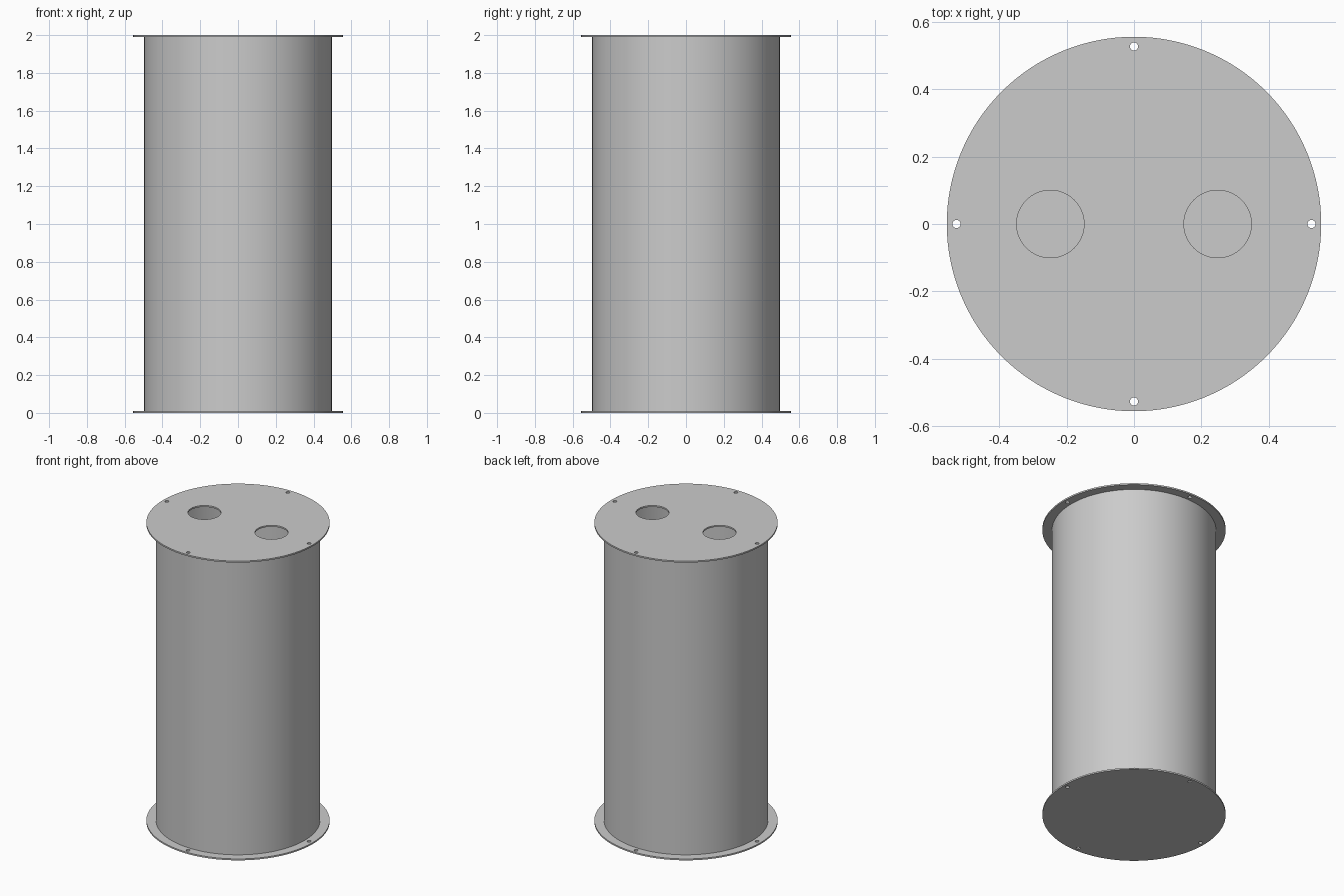
import bpy, bmesh
from math import cos, sin, pi

if "Cube" in bpy.data.objects:
    bpy.data.objects.remove(bpy.data.objects["Cube"])

TANK_R, WALL, FLANGE_R, PLATE_T, HEIGHT = 0.497, 0.01, 0.555, 0.01, 2.0
BOLT_R, BOLT_CIRCLE = 0.012, 0.526

steel = bpy.data.materials.new("plain grey steel")
steel.diffuse_color = (0.6, 0.6, 0.6, 1)
steel.use_nodes = True
steel.node_tree.nodes["Principled BSDF"].inputs["Base Color"].default_value = steel.diffuse_color


def finish(obj):
    obj.data.materials.clear()
    obj.data.materials.append(steel)
    bpy.ops.object.select_all(action='DESELECT')
    obj.select_set(True)
    bpy.context.view_layer.objects.active = obj
    bpy.ops.object.shade_smooth_by_angle(angle=0.6)


def plate(name, z_mid, openings):
    """Round plate with circular openings, from a filled and extruded 2D curve."""
    cu = bpy.data.curves.new(name, 'CURVE')
    cu.dimensions, cu.fill_mode, cu.extrude = '2D', 'BOTH', PLATE_T / 2
    for x, y, r, n in [(0, 0, FLANGE_R, 128)] + openings:
        sp = cu.splines.new('POLY')
        sp.points.add(n - 1)
        for i, p in enumerate(sp.points):
            a = 2 * pi * i / n
            p.co = (x + r * cos(a), y + r * sin(a), 0, 1)
        sp.use_cyclic_u = True
    obj = bpy.data.objects.new(name, cu)
    obj.location.z = z_mid
    bpy.context.collection.objects.link(obj)
    bpy.ops.object.select_all(action='DESELECT')
    obj.select_set(True)
    bpy.context.view_layer.objects.active = obj
    bpy.ops.object.convert(target='MESH')
    obj = bpy.context.view_layer.objects.active
    bm = bmesh.new()
    bm.from_mesh(obj.data)
    bmesh.ops.remove_doubles(bm, verts=bm.verts, dist=1e-5)
    bmesh.ops.recalc_face_normals(bm, faces=bm.faces)
    bm.to_mesh(obj.data)
    bm.free()
    finish(obj)


# hollow tank wall: rectangular section swept round the axis
n = 128
section = [(TANK_R, PLATE_T), (TANK_R, HEIGHT - PLATE_T),
           (TANK_R - WALL, HEIGHT - PLATE_T), (TANK_R - WALL, PLATE_T)]
bm = bmesh.new()
rings = [[bm.verts.new((r * cos(2 * pi * i / n), r * sin(2 * pi * i / n), z))
          for r, z in section] for i in range(n)]
for i in range(n):
    a, b = rings[i], rings[(i + 1) % n]
    for k in range(4):
        m = (k + 1) % 4
        bm.faces.new((a[k], b[k], b[m], a[m]))
bmesh.ops.recalc_face_normals(bm, faces=bm.faces)
me = bpy.data.meshes.new("tank_wall")
bm.to_mesh(me)
bm.free()
wall = bpy.data.objects.new("tank_wall", me)
bpy.context.collection.objects.link(wall)
finish(wall)

# flanged end plates: four bolt holes each, two ports in the lid
bolts = [(BOLT_CIRCLE * cos(k * pi / 2), BOLT_CIRCLE * sin(k * pi / 2), BOLT_R, 20)
         for k in range(4)]
ports = [(x, 0, 0.1, 64) for x in (-0.248, 0.248)]
plate("bottom_plate", PLATE_T / 2, bolts)
plate("top_lid", HEIGHT - PLATE_T / 2, bolts + ports)
